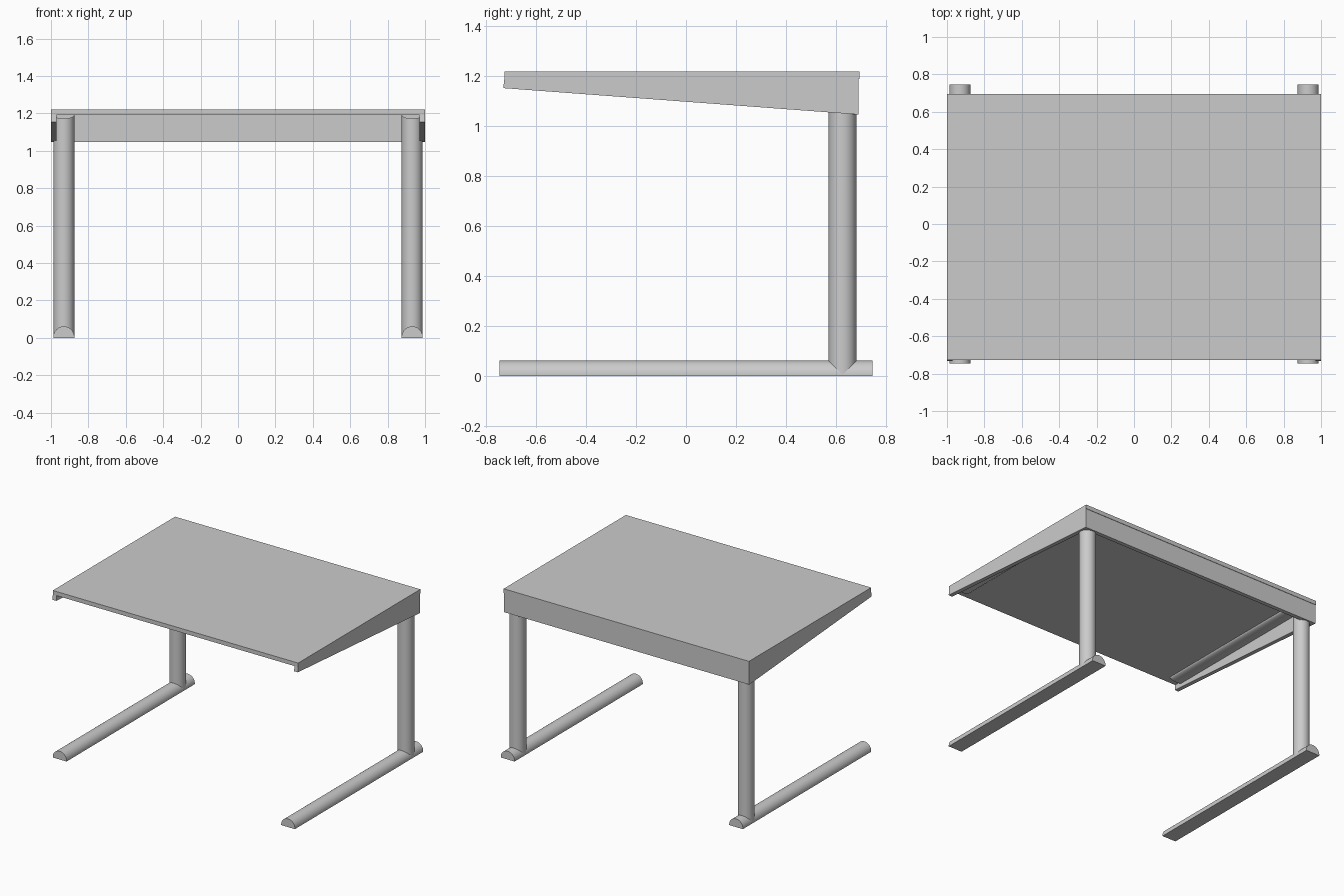
import bpy, bmesh
from math import pi, cos, sin
from mathutils import Vector

if "Cube" in bpy.data.objects:
    bpy.data.objects.remove(bpy.data.objects["Cube"])


def prism(name, points, sweep, smooth=False):
    """Extrude a closed 3D outline along a vector."""
    bm = bmesh.new()
    face = bm.faces.new([bm.verts.new(p) for p in points])
    ext = bmesh.ops.extrude_face_region(bm, geom=[face], use_keep_orig=True)
    verts = [g for g in ext["geom"] if isinstance(g, bmesh.types.BMVert)]
    bmesh.ops.translate(bm, verts=verts, vec=Vector(sweep))
    bmesh.ops.recalc_face_normals(bm, faces=bm.faces)
    mesh = bpy.data.meshes.new(name)
    bm.to_mesh(mesh)
    bm.free()
    obj = bpy.data.objects.new(name, mesh)
    bpy.context.collection.objects.link(obj)
    if smooth:
        bpy.ops.object.select_all(action='DESELECT')
        obj.select_set(True)
        bpy.context.view_layer.objects.active = obj
        bpy.ops.object.shade_smooth_by_angle(angle=pi / 6)
    return obj


def arc(a0, a1, rx, ry, n):
    return [(rx * cos(a0 + (a1 - a0) * i / n), ry * sin(a0 + (a1 - a0) * i / n))
            for i in range(n + 1)]


def box(name, x0, x1, y0, y1, z0, z1):
    return prism(name, [(x0, y0, z0), (x1, y0, z0), (x1, y1, z0), (x0, y1, z0)],
                 (0, 0, z1 - z0))


R = 0.056        # tube radius
LEG_X = 0.931    # leg centre from the middle
LEG_Y = 0.627

# Table top and rear apron
box("table_top", -1, 1, -0.728, 0.695, 1.19, 1.22)
box("rear_apron", -0.97, 0.97, 0.662, 0.692, 1.047, 1.19)

for side, s in (("left", -1), ("right", 1)):
    x = s * LEG_X
    # Tapered side panel
    profile = [(-0.732, 1.153), (0.692, 1.047), (0.692, 1.19), (-0.728, 1.19)]
    prism(side + "_side_panel", [(s, y, z) for y, z in profile], (-0.03 * s, 0, 0))
    # Round post
    prism(side + "_post", [(x + u, LEG_Y + v, 0.005)
                           for u, v in arc(0, 2 * pi, R, R, 48)[:-1]],
          (0, 0, 1.185), True)
    # Half-round foot with a thin flat base
    foot = [(R, 0.0)] + [(u, v + 0.005) for u, v in arc(0, pi, R, R, 24)] + [(-R, 0.0)]
    prism(side + "_foot", [(x + u, -0.747, v) for u, v in foot], (0, 1.494, 0), True)
    # Shallow curved rail under the top
    prism(side + "_top_rail", [(x + u, -0.67, 1.19 + v)
                               for u, v in arc(pi, 2 * pi, R, 0.02, 16)],
          (0, 1.3, 0), True)
